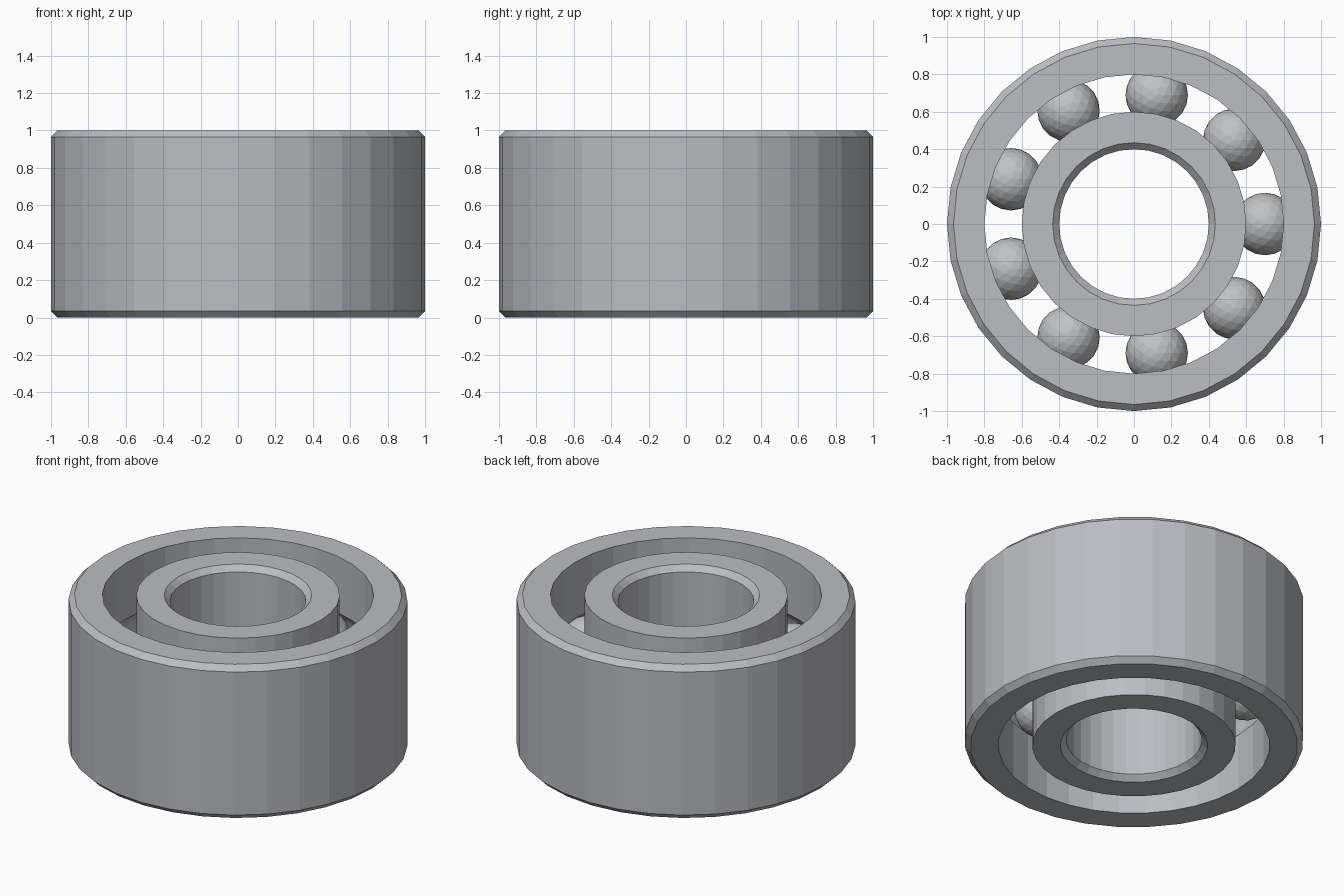
import bpy, bmesh, math

cube = bpy.data.objects.get("Cube")
if cube:
    bpy.data.objects.remove(cube, do_unlink=True)

SEGMENTS = 32
HEIGHT = 1.0
CHAMFER = 0.035
PITCH = 0.7          # radius of the circle through the ball centres
BALL_RADIUS = 0.167
BALL_COUNT = 9


def material(name, color):
    mat = bpy.data.materials.new(name)
    mat.use_nodes = True
    mat.diffuse_color = color
    mat.node_tree.nodes["Principled BSDF"].inputs["Base Color"].default_value = color
    return mat


def add_object(name, bm, mat):
    mesh = bpy.data.meshes.new(name)
    bm.to_mesh(mesh)
    bm.free()
    mesh.materials.append(mat)
    obj = bpy.data.objects.new(name, mesh)
    bpy.context.collection.objects.link(obj)
    return obj


def race(name, plain, track, mat):
    """Ring with a chamfered plain wall and a ball groove in its track wall."""
    side = 1 if track > PITCH else -1
    inset = plain - side * CHAMFER
    profile = [(track, 0), (inset, 0), (plain, CHAMFER),
               (plain, HEIGHT - CHAMFER), (inset, HEIGHT), (track, HEIGHT)]
    # Groove arc, running from its upper edge to its lower edge
    reach = math.acos(abs(track - PITCH) / BALL_RADIUS)
    steps = 8
    for i in range(steps + 1):
        a = reach * (1 - 2 * i / steps)
        profile.append((PITCH + side * BALL_RADIUS * math.cos(a),
                        HEIGHT / 2 + BALL_RADIUS * math.sin(a)))
    bm = bmesh.new()
    loops = []
    for s in range(SEGMENTS):
        t = math.tau * s / SEGMENTS
        loops.append([bm.verts.new((r * math.cos(t), r * math.sin(t), z))
                      for r, z in profile])
    n = len(profile)
    for s in range(SEGMENTS):
        here, ahead = loops[s], loops[(s + 1) % SEGMENTS]
        for k in range(n):
            m = (k + 1) % n
            bm.faces.new((here[k], ahead[k], ahead[m], here[m]))
    bmesh.ops.recalc_face_normals(bm, faces=bm.faces)
    return add_object(name, bm, mat)


steel = material("steel_grey", (0.5, 0.51, 0.54, 1))
ball_steel = material("ball_steel", (0.53, 0.54, 0.55, 1))

# Rings
race("outer_ring", 1.0, 0.8, steel)
race("inner_ring", 0.4, 0.6, steel)

# Balls
for i in range(BALL_COUNT):
    angle = math.tau * i / BALL_COUNT
    bm = bmesh.new()
    bmesh.ops.create_icosphere(bm, subdivisions=3, radius=BALL_RADIUS)
    ball = add_object(f"ball_{i + 1}", bm, ball_steel)
    ball.location = (PITCH * math.cos(angle), PITCH * math.sin(angle), HEIGHT / 2)
